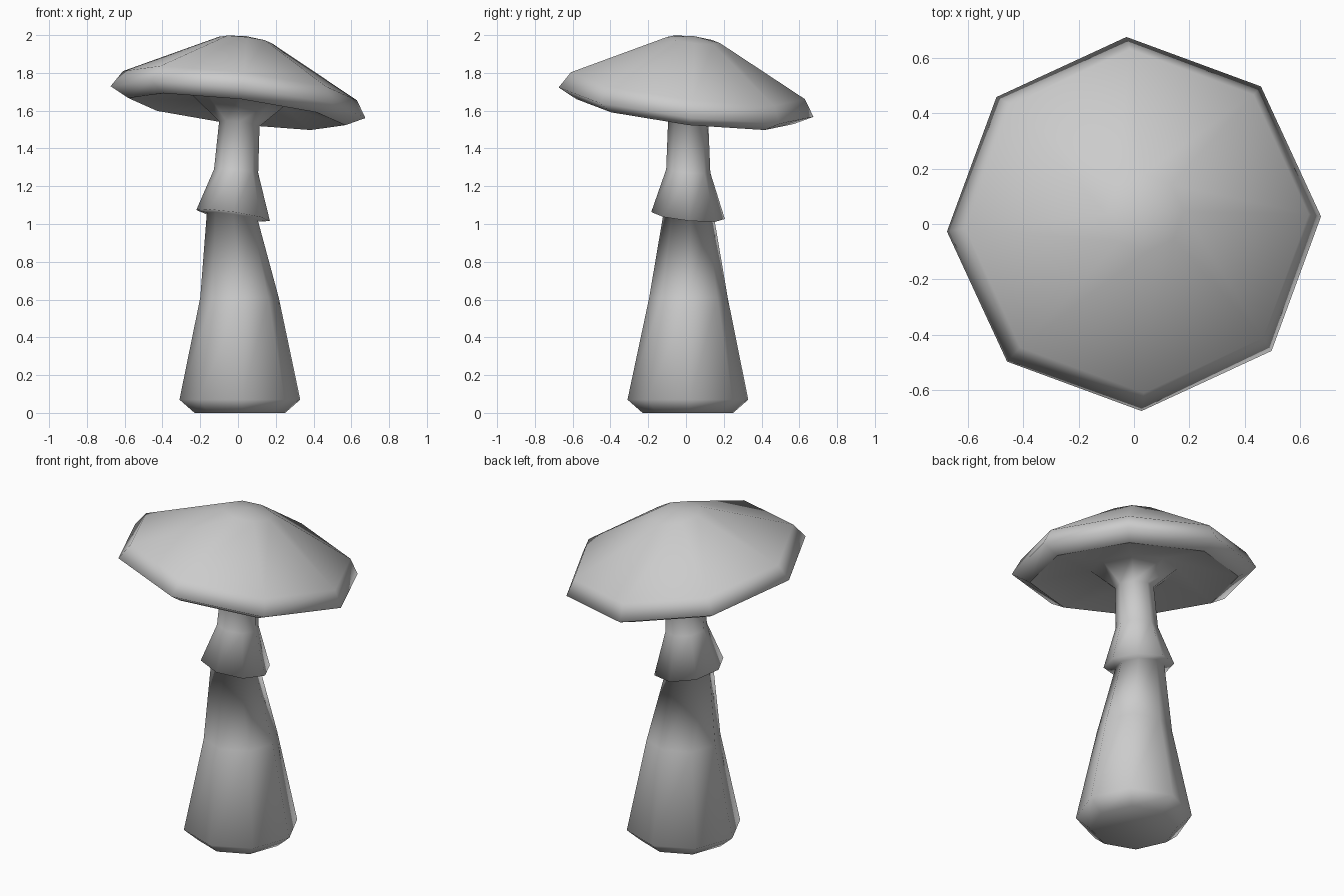
import bpy
import bmesh
from math import sin, cos, pi, radians

SIDES = 8
TURN = radians(2.3)

cube = bpy.data.objects.get("Cube")
if cube:
    bpy.data.objects.remove(cube, do_unlink=True)

SHADE = (0.6, 0.6, 0.6, 1)
grey = bpy.data.materials.new("plain grey")
grey.use_nodes = True
grey.diffuse_color = SHADE
grey.node_tree.nodes["Principled BSDF"].inputs["Base Color"].default_value = SHADE


def ring(bm, radius, centre, tilt):
    """Octagonal ring around a centre, sloping by tilt along x and y."""
    verts = []
    for i in range(SIDES):
        a = TURN + 2 * pi * i / SIDES
        x, y = radius * cos(a), radius * sin(a)
        verts.append(bm.verts.new((centre[0] + x, centre[1] + y,
                                   centre[2] + tilt[0] * x + tilt[1] * y)))
    return verts


def loft(name, sections, foot=False, tip=None):
    """Join octagonal sections (radius, centre, tilt) into one smooth skin."""
    bm = bmesh.new()
    rings = [ring(bm, *s) for s in sections]
    for low, high in zip(rings, rings[1:]):
        for i in range(SIDES):
            j = (i + 1) % SIDES
            bm.faces.new((low[i], low[j], high[j], high[i]))
    if foot:
        bm.faces.new(rings[0][::-1])
    if tip:
        point = bm.verts.new(tip)
        for i in range(SIDES):
            bm.faces.new((rings[-1][i], rings[-1][(i + 1) % SIDES], point))
    mesh = bpy.data.meshes.new(name)
    bm.to_mesh(mesh)
    bm.free()
    mesh.materials.append(grey)
    mesh.shade_smooth()
    obj = bpy.data.objects.new(name, mesh)
    bpy.context.collection.objects.link(obj)


FLAT = (0, 0)
LEAN = (-0.12, -0.12)
SKIRT = (-0.145, -0.1)


# The leaning axis of the cap shifts its higher rings sideways
def cap_ring(radius, z):
    shift = 0.12 * (z - 1.645)
    return (radius, (shift, shift, z), LEAN)


# Stem: chamfered foot, tapering body, flared skirt, neck, then hollow gills
loft("stem_and_gills", [
    (0.24, (0.01, 0.01, 0), FLAT),
    (0.32, (0.01, 0.01, 0.07), FLAT),
    (0.208, (0.008, 0.013, 0.61), FLAT),
    (0.135, (-0.03, 0.015, 1.04), SKIRT),
    (0.195, (-0.026, 0.011, 1.045), SKIRT),
    (0.117, (-0.01, 0.012, 1.28), (-0.08, -0.08)),
    (0.107, (0.007, 0.012, 1.53), LEAN),
    cap_ring(0.24, 1.65),
    cap_ring(0.575, 1.595),
], foot=True)

# Cap: underside lip, rim, upper shoulder and a blunt top
loft("cap", [
    cap_ring(0.575, 1.595),
    cap_ring(0.675, 1.645),
    cap_ring(0.62, 1.732),
    cap_ring(0.14, 1.974),
], tip=(0.04, 0.04, 1.995))
